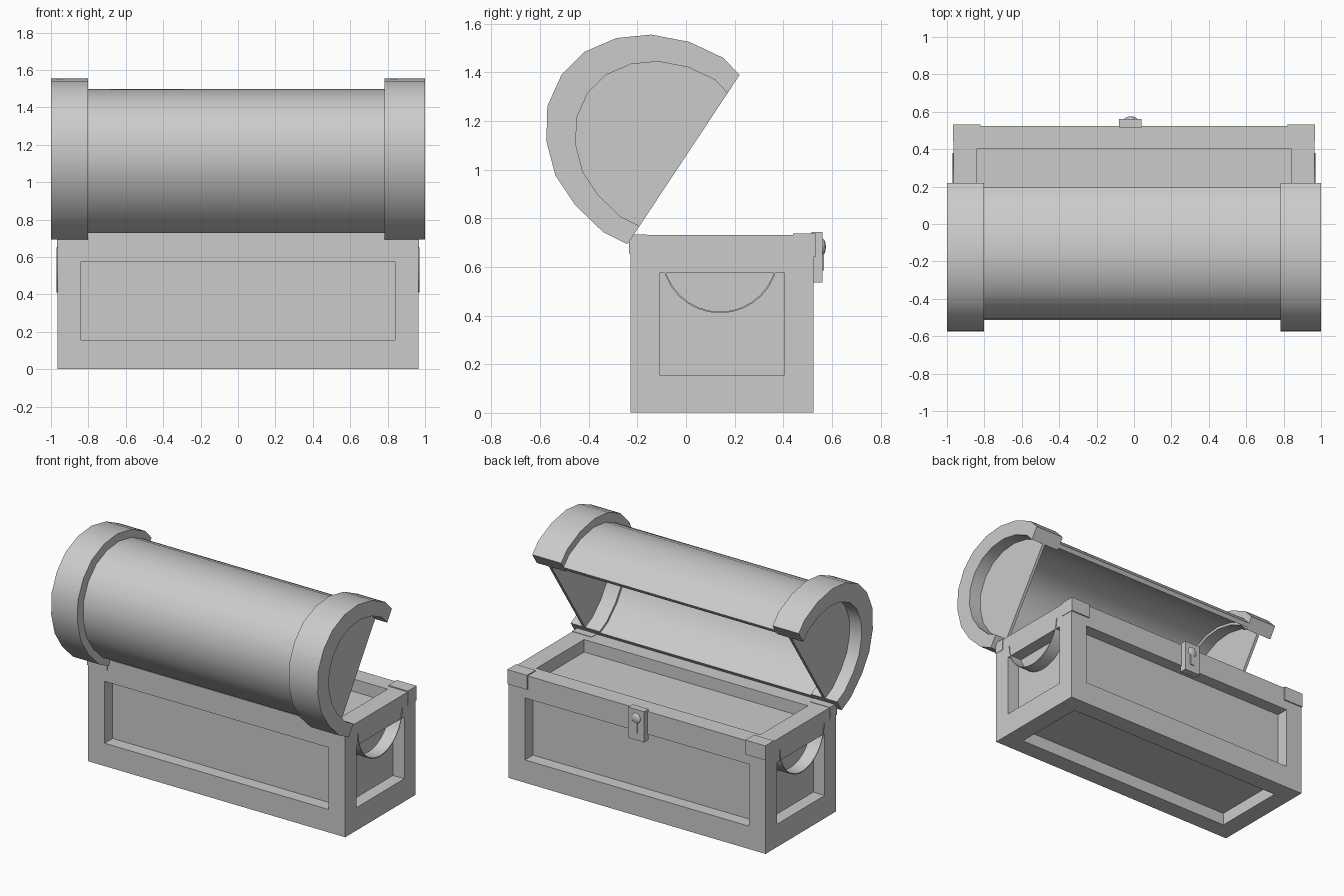
import bpy, bmesh, math
from mathutils import Vector

if "Cube" in bpy.data.objects:
    bpy.data.objects.remove(bpy.data.objects["Cube"])

grey = bpy.data.materials.new("plain grey")
grey.use_nodes = True
grey.diffuse_color = (0.6, 0.6, 0.6, 1)
grey.node_tree.nodes["Principled BSDF"].inputs["Base Color"].default_value = (0.6, 0.6, 0.6, 1)


def finish(name, bm, smooth=False):
    bmesh.ops.recalc_face_normals(bm, faces=bm.faces)
    mesh = bpy.data.meshes.new(name)
    bm.to_mesh(mesh)
    bm.free()
    mesh.materials.append(grey)
    obj = bpy.data.objects.new(name, mesh)
    bpy.context.collection.objects.link(obj)
    if smooth:
        bpy.ops.object.select_all(action="DESELECT")
        obj.select_set(True)
        bpy.context.view_layer.objects.active = obj
        bpy.ops.object.shade_smooth_by_angle()
    return obj


def block(name, low, high):
    bm = bmesh.new()
    bmesh.ops.create_cube(bm, size=1)
    for v in bm.verts:
        v.co = [h if c > 0 else l for c, l, h in zip(v.co, low, high)]
    return finish(name, bm)


def extrude_x(bm, width):
    new = bmesh.ops.extrude_face_region(bm, geom=bm.faces[:])["geom"]
    verts = [g for g in new if isinstance(g, bmesh.types.BMVert)]
    bmesh.ops.translate(bm, verts=verts, vec=(width, 0, 0))


# Chest body: a box with a sunken panel on each of its six sides
half, inner, depth = (0.965, 0.377, 0.365), (0.84, 0.256, 0.21), 0.085
bm = bmesh.new()
bmesh.ops.create_cube(bm, size=2)
for v in bm.verts:
    v.co = [c * h for c, h in zip(v.co, half)]
for face in bm.faces[:]:
    normal = face.normal.copy()
    axis = max(range(3), key=lambda i: abs(normal[i]))
    bmesh.ops.inset_individual(bm, faces=[face], thickness=0.05)
    for v in face.verts:
        for i in range(3):
            if i != axis:
                v.co[i] = math.copysign(inner[i], v.co[i])
    bmesh.ops.inset_individual(bm, faces=[face], thickness=0.0001)
    bmesh.ops.translate(bm, verts=face.verts[:], vec=-normal * depth)
bmesh.ops.translate(bm, verts=bm.verts[:], vec=(0, 0.148, 0.366))
finish("chest_body", bm)

# Open lid: a rounded outline in (y, z), scaled about the middle of its flat side
outline = [(0.22, 1.389), (0.154, 1.459), (0.014, 1.525), (-0.142, 1.555),
           (-0.286, 1.541), (-0.418, 1.484), (-0.512, 1.389), (-0.57, 1.261),
           (-0.574, 1.117), (-0.537, 0.977), (-0.455, 0.854), (-0.34, 0.743),
           (-0.241, 0.693)]
middle = Vector((-0.01, 1.041))


def arch(scale, x):
    points = [middle + (Vector(p) - middle) * scale for p in outline]
    return [(x, p.x, p.y) for p in points]


def arch_shell(name, outer, inside, x0, x1):
    bm = bmesh.new()
    a = [bm.verts.new(p) for p in arch(outer, x0)]
    b = [bm.verts.new(p) for p in arch(inside, x0)]
    for i in range(len(a) - 1):
        bm.faces.new((a[i], a[i + 1], b[i + 1], b[i]))
    extrude_x(bm, x1 - x0)
    return finish(name, bm, True)


arch_shell("lid_barrel", 0.89, 0.82, -0.9, 0.9)
arch_shell("lid_band_left", 1, 0.785, 0.783, 1)
arch_shell("lid_band_right", 1, 0.785, -1, -0.803)

for side, name in ((1, "left"), (-1, "right")):
    # Lid end panel
    bm = bmesh.new()
    bm.faces.new([bm.verts.new(p) for p in arch(0.8, side * 0.91)])
    extrude_x(bm, -side * 0.02)
    finish("lid_end_" + name, bm)

    # Curved carrying handle in the end recess
    bm = bmesh.new()
    rings = []
    for radius in (0.24, 0.234):
        ring = []
        for i in range(17):
            t = math.pi + math.pi * i / 16
            ring.append(bm.verts.new((side * 0.87, 0.14 + radius * math.cos(t),
                                      0.65 + radius * math.sin(t))))
        rings.append(ring)
    a, b = rings
    for i in range(16):
        bm.faces.new((a[i], a[i + 1], b[i + 1], b[i]))
    extrude_x(bm, side * 0.1)
    finish("handle_" + name, bm, True)

    # Thin corner brackets
    x0, x1 = sorted((side * 0.82, side * 0.968))
    block("back_bracket_" + name, (x0, 0.44, 0.64), (x1, 0.533, 0.738))
    block("front_bracket_" + name, (x0, -0.234, 0.655), (x1, -0.16, 0.734))

# Lock plate with a raised keyhole shape
block("lock_plate", (-0.08, 0.515, 0.535), (0.04, 0.562, 0.743))
block("lock_stem", (-0.03, 0.55, 0.585), (0, 0.568, 0.67))
bm = bmesh.new()
bmesh.ops.create_uvsphere(bm, u_segments=16, v_segments=10, radius=1)
for v in bm.verts:
    v.co = (v.co.x * 0.035 - 0.018, v.co.y * 0.016 + 0.559, v.co.z * 0.035 + 0.682)
finish("lock_knob", bm, True)
